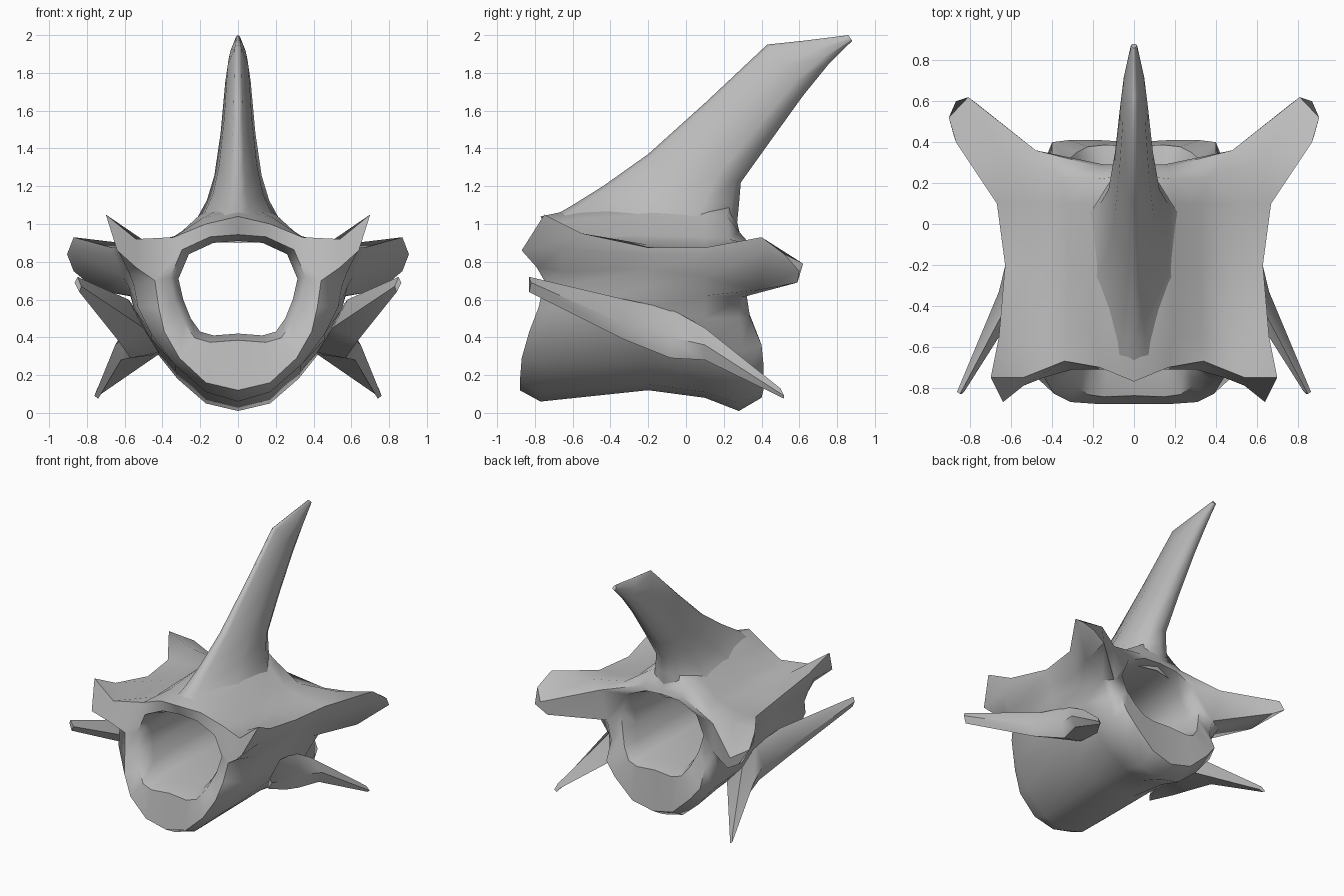
import bpy
import bmesh
import math
from mathutils import Vector

cube = bpy.data.objects.get("Cube")
if cube:
    bpy.data.objects.remove(cube, do_unlink=True)

bone = bpy.data.materials.new("bone_grey")
bone.use_nodes = True
bone.diffuse_color = (0.5, 0.5, 0.5, 1)
bone.node_tree.nodes["Principled BSDF"].inputs["Base Color"].default_value = (0.5, 0.5, 0.5, 1)


def finish(name, bm, angle):
    """Turn a half mesh into a mirrored, smooth-shaded object."""
    bmesh.ops.recalc_face_normals(bm, faces=bm.faces)
    mesh = bpy.data.meshes.new(name)
    bm.to_mesh(mesh)
    bm.free()
    mesh.materials.append(bone)
    obj = bpy.data.objects.new(name, mesh)
    bpy.context.collection.objects.link(obj)
    bpy.ops.object.select_all(action='DESELECT')
    obj.select_set(True)
    bpy.context.view_layer.objects.active = obj
    bpy.ops.object.shade_smooth_by_angle(angle=math.radians(angle))
    mirror = obj.modifiers.new("Mirror", 'MIRROR')
    mirror.use_axis[0] = True
    mirror.merge_threshold = 0.0005


def loft(bm, sections, closed=False):
    """Skin a list of equally long sections and return the vertex grid."""
    grid = [[bm.verts.new(p) for p in section] for section in sections]
    for a, b in zip(grid, grid[1:]):
        count = len(a)
        for i in range(count if closed else count - 1):
            j = (i + 1) % count
            bm.faces.new((a[i], a[j], b[j], b[i]))
    return grid


def slice_at(y, points):
    """Flat cross-section at one depth."""
    return [(x, y, z) for x, z in points]


# Body: half sections from the keel, round the wing edge, up to the arch crest
front_rim = [(0, -.88, .12), (.17, -.88, .16), (.31, -.87, .29), (.39, -.83, .43),
             (.42, -.78, .56), (.44, -.75, .7), (.54, -.79, .77), (.64, -.87, .86),
             (.7, -.75, 1.05), (.54, -.75, .92), (.34, -.67, .93), (.17, -.7, 1),
             (0, -.77, 1.04)]
front_neck = [(0, -.77, .06), (.17, -.77, .11), (.34, -.75, .26), (.46, -.72, .42),
              (.53, -.7, .56), (.55, -.66, .67), (.58, -.66, .75), (.64, -.65, .87),
              (.66, -.55, .95), (.48, -.58, .9), (.33, -.55, .93), (.19, -.55, 1.03),
              (0, -.58, 1.08)]
waist = slice_at(-.2, [(0, .12), (.17, .15), (.33, .25), (.46, .39), (.55, .55), (.58, .67),
                       (.6, .76), (.63, .84), (.63, .875), (.47, .89), (.32, .94),
                       (.2, 1.05), (0, 1.13)])
rear_neck = slice_at(.1, [(0, .08), (.17, .11), (.33, .22), (.46, .36), (.53, .5), (.57, .62),
                          (.61, .72), (.66, .84), (.67, .875), (.5, .88), (.33, .93),
                          (.2, 1.05), (0, 1.15)])
rear_flare = [(0, .28, .01), (.17, .28, .05), (.32, .3, .18), (.44, .3, .33),
              (.46, .28, .5), (.53, .29, .61), (.75, .38, .65), (.88, .43, .86),
              (.87, .4, .93), (.62, .31, .9), (.36, .23, .92), (.18, .22, 1.04),
              (0, .24, 1.15)]
rear_rim = [(0, .4, .08), (.17, .41, .12), (.32, .41, .26), (.4, .4, .36),
            (.4, .34, .5), (.45, .32, .63), (.77, .59, .69), (.87, .6, .75),
            (.905, .52, .84), (.81, .62, .79), (.48, .36, .87), (.17, .28, .96),
            (0, .28, .97)]
canal = [(0, .42), (.13, .41), (.2, .43), (.25, .5), (.29, .6),
         (.315, .71), (.26, .84), (.13, .9), (0, .91)]


def canal_ring(low_y, high_y, flare):
    """Canal section, leaning from floor to roof depth and widened by the flare."""
    return [(x * flare, low_y + (high_y - low_y) * min(1, (z - .4) / .25),
             .67 + (z - .67) * flare) for x, z in canal]


bm = bmesh.new()
outer = loft(bm, [front_rim, front_neck, waist, rear_neck, rear_flare, rear_rim])
inner = loft(bm, [canal_ring(-.85, -.71, 1.14), canal_ring(-.72, -.6, 1),
                  canal_ring(.27, .18, 1), canal_ring(.39, .29, 1.12)])
for rim, hole in ((outer[0], inner[0]), (outer[-1], inner[-1])):
    bm.faces.new(rim[5:11])                # blunt end of the wing
    loop = rim[:6] + rim[10:]
    for i in range(len(loop) - 1):
        bm.faces.new((loop[i], loop[i + 1], hole[i + 1], hole[i]))
finish("vertebra_body", bm, 50)

# Spine: swept-back fin, each row is front y, front z, back y, back z, half width
rows = [(-.74, 1.02, .25, .9, .32), (-.6, 1.1, .27, 1, .22), (-.44, 1.2, .28, 1.1, .165),
        (-.2, 1.37, .29, 1.22, .125), (.1, 1.64, .44, 1.43, .092),
        (.43, 1.95, .62, 1.68, .068), (.62, 1.97, .75, 1.84, .05), (.86, 2, .88, 1.97, .015)]
outline = [(0, 0), (.05, .25), (.4, .8), (.75, 1), (.95, .55), (1, 0)]
bm = bmesh.new()
fin = loft(bm, [[Vector((w * width, yf, zf)).lerp(Vector((w * width, yb, zb)), t)
                 for t, width in outline] for yf, zf, yb, zb, w in rows])
bm.faces.new(fin[-1])
finish("neural_spine", bm, 45)

# Side blades: top, outer, bottom and inner corner of each section
blade = [[(.85, -.83, .72), (.865, -.82, .69), (.84, -.83, .64), (.83, -.82, .67)],
         [(.58, -.32, .6), (.66, -.33, .47), (.64, -.33, .39), (.5, -.3, .45)],
         [(.54, -.08, .55), (.6, -.08, .4), (.57, -.08, .29), (.42, -.08, .32)],
         [(.55, .1, .45), (.65, .1, .36), (.62, .1, .28), (.42, .1, .31)],
         [(.745, .5, .13), (.76, .52, .09), (.74, .52, .075), (.725, .5, .1)]]
bm = bmesh.new()
skin = loft(bm, blade, closed=True)
bm.faces.new(skin[0])
bm.faces.new(skin[-1])
finish("side_blades", bm, 45)
